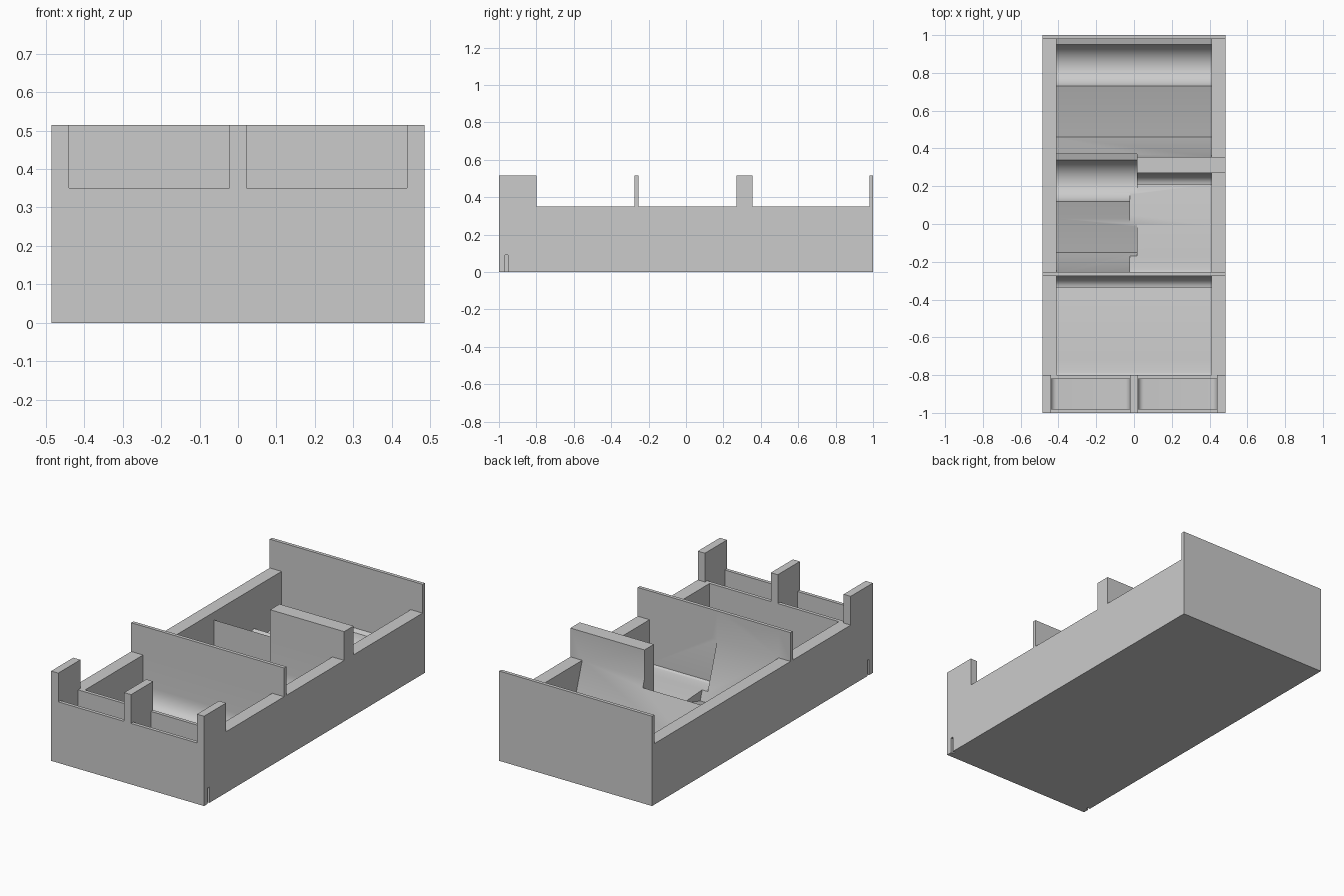
import bpy, bmesh, math

if "Cube" in bpy.data.objects:
    bpy.data.objects.remove(bpy.data.objects["Cube"])

grey = bpy.data.materials.new("light_grey")
grey.diffuse_color = (0.6, 0.6, 0.6, 1)
grey.use_nodes = True
grey.node_tree.nodes["Principled BSDF"].inputs["Base Color"].default_value = grey.diffuse_color


def prism(name, pts, lo, hi, axis="x"):
    """Extrude a closed profile: (y, z) along x, or (x, z) along y."""
    bm = bmesh.new()
    place = (lambda p, t: (t, p[0], p[1])) if axis == "x" else (lambda p, t: (p[0], t, p[1]))
    a = [bm.verts.new(place(p, lo)) for p in pts]
    b = [bm.verts.new(place(p, hi)) for p in pts]
    bm.faces.new(a)
    bm.faces.new(b[::-1])
    n = len(pts)
    for i in range(n):
        j = (i + 1) % n
        bm.faces.new((a[j], a[i], b[i], b[j]))
    bmesh.ops.recalc_face_normals(bm, faces=bm.faces)
    me = bpy.data.meshes.new(name)
    bm.to_mesh(me)
    bm.free()
    ob = bpy.data.objects.new(name, me)
    me.materials.append(grey)
    bpy.context.collection.objects.link(ob)
    return ob


def rect(a, b, z0, z1):
    return [(a, z0), (b, z0), (b, z1), (a, z1)]


def combine(body, other, op):
    mod = body.modifiers.new(op.lower(), "BOOLEAN")
    mod.operation, mod.object, mod.solver = op, other, "EXACT"
    bpy.context.view_layer.objects.active = body
    bpy.ops.object.modifier_apply(modifier=mod.name)
    bpy.data.objects.remove(other)


W, RIM, TOP = 0.485, 0.35, 0.515

# Tray body: low sides with the tall front block, divider and back wall
outline = [(-1, 0), (1, 0), (1, TOP), (0.98, TOP), (0.98, RIM), (-0.255, RIM),
           (-0.255, TOP), (-0.275, TOP), (-0.275, RIM), (-0.80, RIM), (-0.80, TOP), (-1, TOP)]
tray = prism("tray", outline, -W, W)

# Thick half-width divider
combine(tray, prism("half_divider", rect(0.27, 0.355, 0.2, TOP), 0.015, W), "UNION")


# Leaning card well: steep ramp, tilted floor, finger scoop, small ledge
def card_well(y0):
    pts = [(-0.255, 0.6), (-0.255, RIM), (-0.15, 0.03)]
    for i in range(1, 6):
        t = i / 6
        pts.append((-0.15 + 0.27 * t, 0.03 + 0.088 * (0.85 * t + 0.15 * t * t)))
    half, sag = 0.11, 0.085
    r = (half * half + sag * sag) / (2 * sag)
    span = math.asin(half / r)
    n = 16
    for i in range(n + 1):
        a = -span + 2 * span * i / n
        pts.append((0.23 + r * math.sin(a),
                    0.118 + 0.022 * i / n + (r - sag) - r * math.cos(a)))
    pts += [(0.37, 0.15), (0.37, 0.6)]
    return [(y + y0, z) for y, z in pts]


# Flat card well: gently sloping floor with a curved rise at the back
def flat_well(front, back):
    pts = [(front, 0.6), (front, 0.10), (front + 0.01, 0.092), (front + 0.03, 0.088)]
    f0, f1 = front + 0.03, back - 0.06
    for i in range(1, 9):
        t = i / 8
        pts.append((f0 + (f1 - f0) * t, 0.088 - 0.012 * t - 0.022 * t * t))
    for i in range(9):
        a = math.pi / 2 * i / 8
        pts.append((back - 0.06 + 0.06 * math.sin(a), 0.075 + 0.10 * (1 - math.cos(a))))
    return pts + [(back, 0.6)]


combine(tray, prism("rear_well", card_well(0.61), -0.41, 0.41), "DIFFERENCE")
combine(tray, prism("left_well", card_well(0), -0.41, 0.015), "DIFFERENCE")
combine(tray, prism("right_well", flat_well(-0.255, 0.27), -0.02, 0.41), "DIFFERENCE")
combine(tray, prism("front_well", flat_well(-0.80, -0.275), -0.41, 0.41), "DIFFERENCE")

# Front pockets with rounded bottoms, and the openings between the posts
for s in (-1, 1):
    x0, x1 = sorted((s * 0.022, s * 0.44))
    combine(tray, prism("opening", rect(x0, x1, RIM, 0.6), -1.1, -0.79, "y"), "DIFFERENCE")
    r, floor = 0.03, 0.05
    pts = [(x0, 0.45)]
    for cx, start in ((x0 + r, math.pi), (x1 - r, 1.5 * math.pi)):
        for i in range(7):
            a = start + math.pi / 2 * i / 6
            pts.append((cx + r * math.cos(a), floor + r + r * math.sin(a)))
    pts.append((x1, 0.45))
    combine(tray, prism("pocket", pts, -0.98, -0.82, "y"), "DIFFERENCE")
    # Small slot low on each side
    a, b = sorted((s * 0.47, s * 0.5))
    combine(tray, prism("slot", rect(-0.967, -0.952, -0.05, 0.09), a, b), "DIFFERENCE")

bpy.ops.object.select_all(action="DESELECT")
tray.select_set(True)
bpy.context.view_layer.objects.active = tray
bpy.ops.object.shade_smooth_by_angle(angle=math.radians(25))
